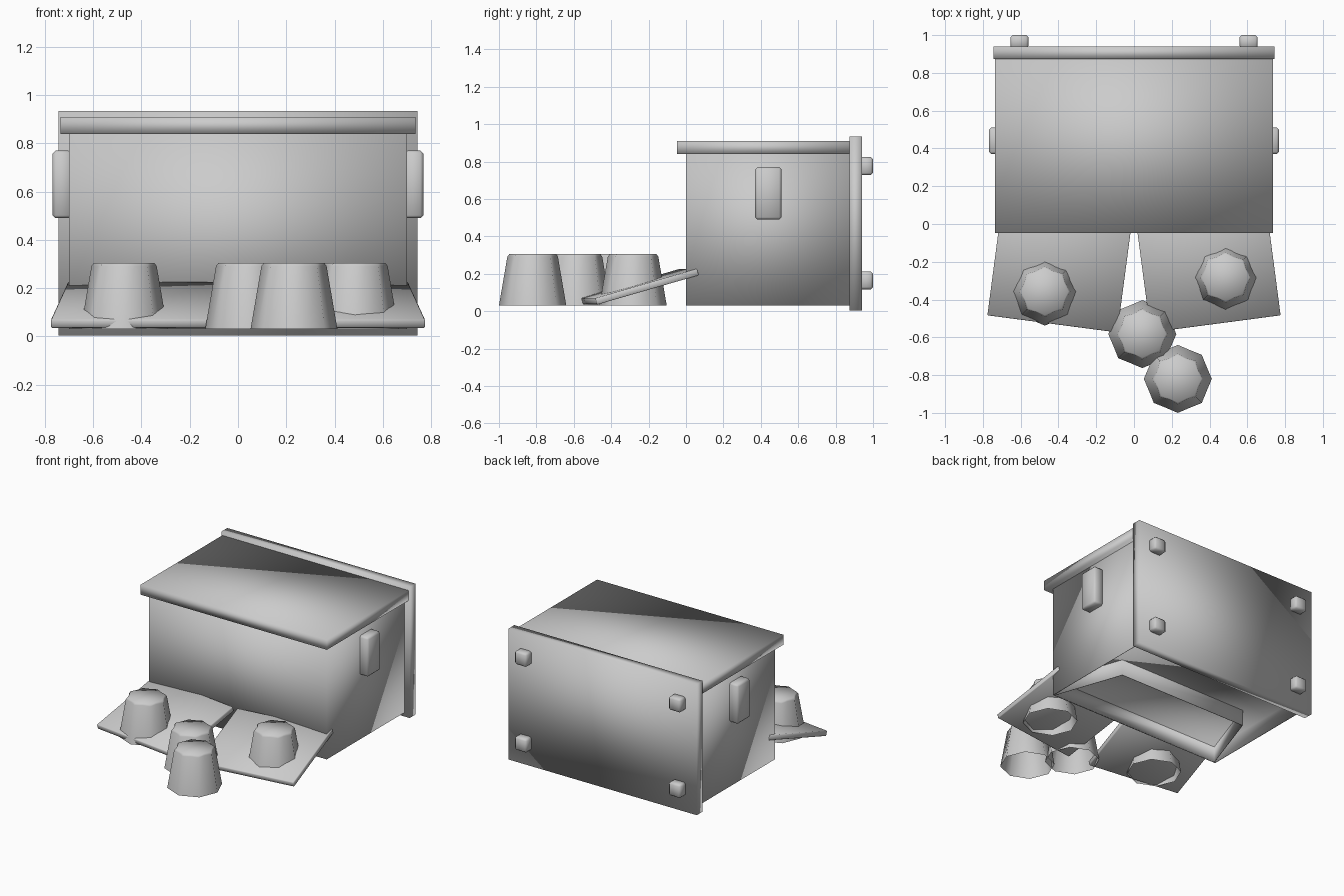
import bpy, bmesh, math
from mathutils import Matrix

if "Cube" in bpy.data.objects:
    bpy.data.objects.remove(bpy.data.objects["Cube"])

grey = bpy.data.materials.new("plain_grey")
grey.diffuse_color = (0.6, 0.6, 0.6, 1)
grey.use_nodes = True
grey.node_tree.nodes["Principled BSDF"].inputs["Base Color"].default_value = grey.diffuse_color


def finish(name, bm):
    me = bpy.data.meshes.new(name)
    bm.to_mesh(me)
    bm.free()
    me.materials.append(grey)
    for p in me.polygons:
        p.use_smooth = True
    ob = bpy.data.objects.new(name, me)
    bpy.context.collection.objects.link(ob)
    return ob


def loft(name, rings, cap_start=True, cap_end=True):
    """Skin a list of equally sized point rings, given in order."""
    bm = bmesh.new()
    loops = [[bm.verts.new(p) for p in ring] for ring in rings]
    n = len(loops[0])
    for lo, hi in zip(loops, loops[1:]):
        for i in range(n):
            j = (i + 1) % n
            bm.faces.new((lo[i], lo[j], hi[j], hi[i]))
    if cap_start:
        bm.faces.new(loops[0][::-1])
    if cap_end:
        bm.faces.new(loops[-1])
    return finish(name, bm)


def box_mesh(x, y, z, bevel=0):
    bm = bmesh.new()
    bmesh.ops.create_cube(bm, size=1)
    for v in bm.verts:
        v.co = [r[0] + (c + 0.5) * (r[1] - r[0]) for c, r in zip(v.co, (x, y, z))]
    if bevel:
        bmesh.ops.bevel(bm, geom=bm.edges[:], offset=bevel, segments=1, affect='EDGES')
    return bm


def box(name, x, y, z, bevel=0):
    return finish(name, box_mesh(x, y, z, bevel))


def outline(front_half, back_half, y0, y1, z):
    return [(-front_half, y0, z), (front_half, y0, z), (back_half, y1, z), (-back_half, y1, z)]


# Main body with thin walls hanging below a raised floor
loft("body", [outline(0.696, 0.696, 0.004, 0.876, 0.145),
              outline(0.696, 0.696, 0.004, 0.876, 0.03),
              outline(0.7, 0.7, 0, 0.88, 0.03),
              outline(0.7, 0.7, 0, 0.88, 0.85)])

# Tapered skirt under the floor
loft("floor_skirt", [outline(0.686, 0.516, 0.008, 0.496, 0.145),
                     outline(0.686, 0.516, 0.008, 0.496, 0.03),
                     outline(0.69, 0.52, 0.005, 0.5, 0.03),
                     outline(0.69, 0.52, 0.005, 0.5, 0.147)], False, False)

# Lid and back panel
box("lid", (-0.735, 0.735), (-0.048, 0.88), (0.839, 0.91))
box("back_panel", (-0.743, 0.743), (0.873, 0.94), (0.003, 0.935))

# Side handles and rear feet
for s, side in ((-1, "left"), (1, "right")):
    x = sorted((s * 0.69, s * 0.768))
    box(side + "_handle", x, (0.37, 0.51), (0.49, 0.77), 0.012)
    for z, level in ((0.165, "lower"), (0.775, "upper")):
        box(f"{side}_{level}_foot", (s * 0.607 - 0.048, s * 0.607 + 0.048),
            (0.93, 1.0), (z - 0.048, z + 0.048), 0.012)

# Sloping flaps at the front, splayed outward
for s, side in ((-1, "left"), (1, "right")):
    bm = box_mesh((-0.347, 0.347), (0, 0.57), (0, 0.036), 0.004)
    pose = (Matrix.Translation((s * 0.431, -0.52, 0.035))
            @ Matrix.Rotation(s * math.radians(7.5), 4, 'Z')
            @ Matrix.Rotation(math.radians(16), 4, 'X'))
    bmesh.ops.transform(bm, matrix=pose, verts=bm.verts)
    finish(side + "_flap", bm)


# Fluted cups, open underneath
def cup(name, cx, cy):
    rings = []
    for r, z, groove in ((0.18, 0.03, 0.92), (0.135, 0.292, 0.87), (0.125, 0.305, 0.9)):
        ring = []
        for i in range(16):
            a = i * math.tau / 16
            k = r * (groove if i % 2 else 1)
            ring.append((cx + k * math.cos(a), cy + k * math.sin(a), z))
        rings.append(ring)
    loft(name, rings, cap_start=False)


for i, (x, y) in enumerate(((-0.472, -0.358), (0.044, -0.583),
                            (0.232, -0.82), (0.485, -0.283))):
    cup(f"cup_{i + 1}", x, y)
